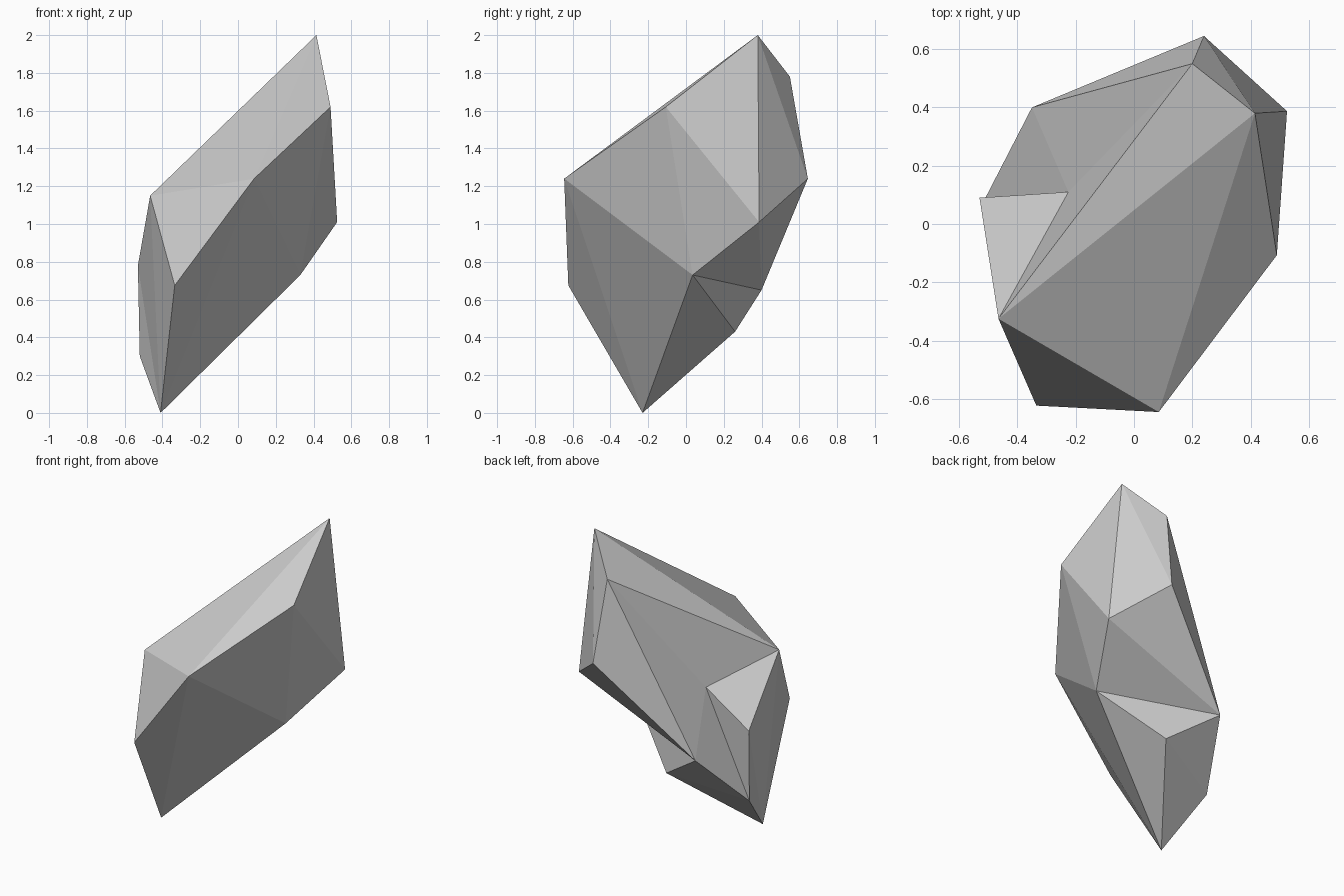
import bpy, bmesh

if "Cube" in bpy.data.objects:
    bpy.data.objects.remove(bpy.data.objects["Cube"])

# Corner points of the faceted boulder
P = {
    "A": (0.415, 0.38, 2.0),                                    # peak
    "B": (0.20, 0.55, 1.78), "C": (0.24, 0.645, 1.24),          # back shoulder
    "D": (0.525, 0.387, 1.01), "E": (0.49, -0.107, 1.62),       # right side
    "F": (0.085, -0.645, 1.24), "G": (-0.335, -0.623, 0.675),   # front ridge
    "H": (-0.465, -0.325, 1.15), "I": (-0.53, 0.09, 0.78),      # left side
    "J": (-0.225, 0.11, 1.0),                                   # inner notch
    "K": (-0.35, 0.40, 0.65), "L": (0.33, 0.035, 0.73),
    "M": (-0.41, -0.23, 0.0),                                   # foot
    "N": (-0.52, 0.07, 0.30), "O": (-0.036, 0.26, 0.43),        # underside
}

bm = bmesh.new()
V = {k: bm.verts.new(co) for k, co in P.items()}


def fan(hub, rim):
    """Triangles from one hub corner to each rim segment."""
    for a, b in zip(rim, rim[1:]):
        bm.faces.new((V[hub], V[a], V[b]))


fan("A", "EDCBHFE")     # facets around the peak
fan("M", "GFLONIHG")    # facets around the foot
fan("J", "IHBKNI")      # notch on the left
fan("K", "BCDLON")      # back and underside
fan("L", "FED")         # right flank
fan("G", "HF")          # front left chip
bmesh.ops.recalc_face_normals(bm, faces=bm.faces[:])

mesh = bpy.data.meshes.new("rock")
bm.to_mesh(mesh)
bm.free()
rock = bpy.data.objects.new("rock", mesh)
bpy.context.collection.objects.link(rock)
